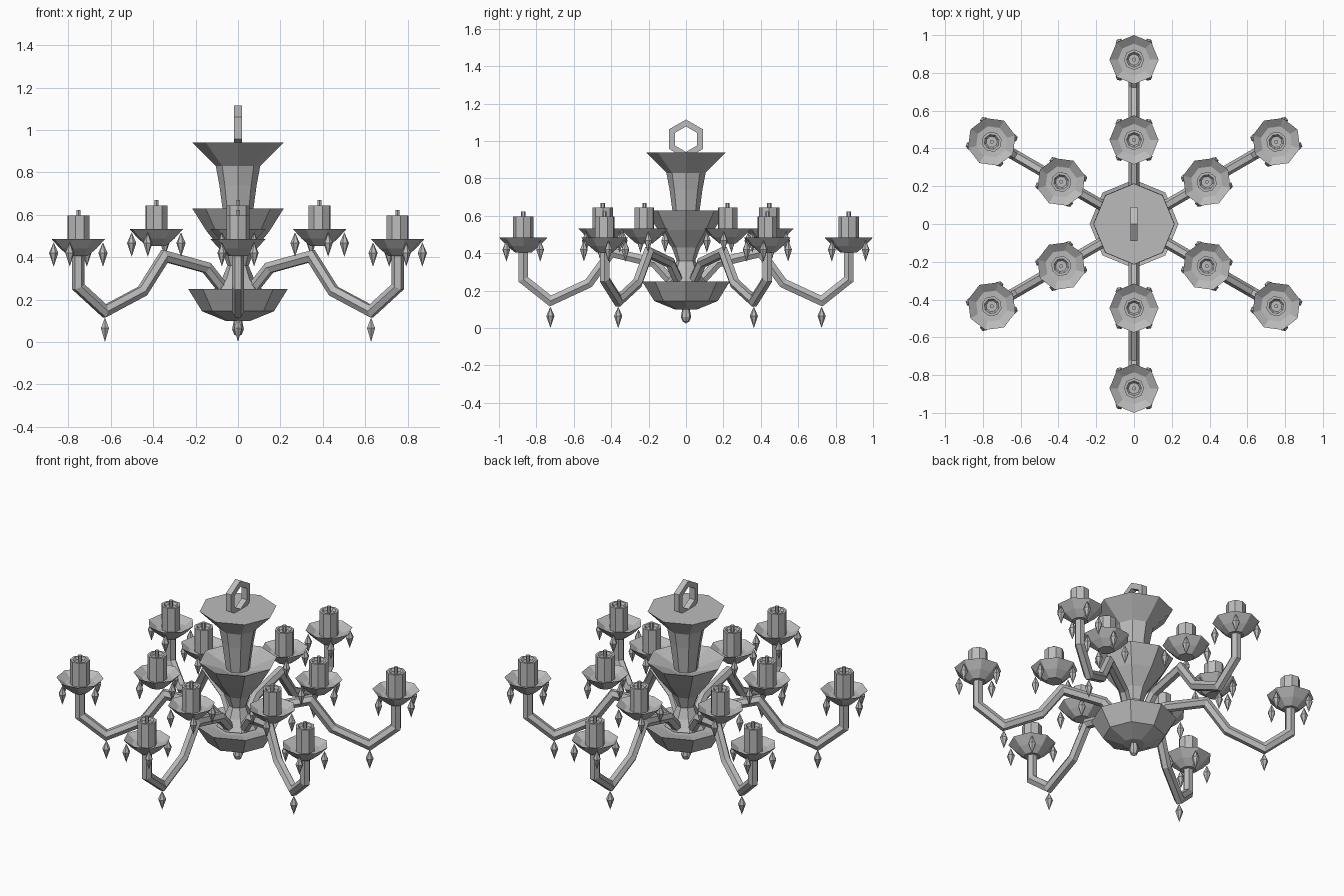
import bpy, bmesh, math
from mathutils import Vector, Matrix

cube = bpy.data.objects.get("Cube")
if cube:
    bpy.data.objects.remove(cube, do_unlink=True)

GREY = (0.5, 0.5, 0.5, 1)
metal = bpy.data.materials.new("plain_grey")
metal.use_nodes = True
metal.diffuse_color = GREY
metal.node_tree.nodes["Principled BSDF"].inputs["Base Color"].default_value = GREY


def finish(bm, name):
    bmesh.ops.recalc_face_normals(bm, faces=bm.faces)
    mesh = bpy.data.meshes.new(name)
    bm.to_mesh(mesh)
    bm.free()
    mesh.materials.append(metal)
    return mesh


def place(mesh, name, matrix=Matrix()):
    obj = bpy.data.objects.new(name, mesh)
    obj.matrix_world = matrix
    bpy.context.scene.collection.objects.link(obj)
    return obj


def bridge(bm, a, b):
    """Join two rings; a ring of one vertex is a tip."""
    n = max(len(a), len(b))
    for i in range(n):
        j = (i + 1) % n
        quad = [a[i % len(a)], a[j % len(a)], b[j % len(b)], b[i % len(b)]]
        bm.faces.new(list(dict.fromkeys(quad)))


def lathe(name, profile, sides=8):
    """Turn a (radius, height) profile around z."""
    bm = bmesh.new()
    rings = []
    for r, z in profile:
        count = sides if r > 0 else 1
        rings.append([bm.verts.new((r * math.cos(math.tau * i / sides),
                                    r * math.sin(math.tau * i / sides), z))
                      for i in range(count)])
    for a, b in zip(rings, rings[1:]):
        bridge(bm, a, b)
    return finish(bm, name)


def sweep(name, path, radius, sides=6):
    """Mitred tube along a path in the xz plane."""
    bm = bmesh.new()
    pts = [Vector((x, 0, z)) for x, z in path]
    side = Vector((0, 1, 0))
    rings = []
    for i, p in enumerate(pts):
        before = (p - pts[i - 1]).normalized() if i else None
        after = (pts[i + 1] - p).normalized() if i + 1 < len(pts) else None
        before, after = before or after, after or before
        tangent = (before + after).normalized()
        up = side.cross(tangent) / tangent.dot(after)
        rings.append([bm.verts.new(p + radius * (side * math.cos(math.tau * k / sides)
                                                 + up * math.sin(math.tau * k / sides)))
                      for k in range(sides)])
    for a, b in zip(rings, rings[1:]):
        bridge(bm, a, b)
    bm.faces.new(rings[0])
    bm.faces.new(rings[-1])
    return finish(bm, name)


def hexagon_link(name, outer, inner, half):
    """Flat six-sided link standing in the yz plane."""
    bm = bmesh.new()
    rings = [[bm.verts.new((x, r * math.sin(math.tau * i / 6), r * math.cos(math.tau * i / 6)))
              for i in range(6)]
             for r, x in ((outer, -half), (outer, half), (inner, half), (inner, -half))]
    for k in range(4):
        bridge(bm, rings[k], rings[(k + 1) % 4])
    return finish(bm, name)


# Central body: canopy, middle tier, spindle, bottom bowl and knob
place(lathe("canopy", [(0, .94), (.214, .94), (.105, .83), (.088, .74), (.065, .57)]), "canopy")
place(lathe("middle_tier", [(0, .58), (.08, .58), (.216, .63), (.15, .525), (.075, .43),
                            (.05, .36), (.075, .3), (.12, .24)]), "middle_tier")
place(lathe("bottom_bowl", [(0, .23), (.13, .23), (.235, .25), (.17, .145),
                            (.06, .1), (0, .1)]), "bottom_bowl")
place(lathe("bottom_knob", [(0, .11), (.02, .1), (.028, .06), (.018, .035), (0, .025)]),
      "bottom_knob")
place(hexagon_link("hanging_link", .105, .068, .018), "hanging_link",
      Matrix.Translation((0, 0, 1.01)))

# Shared parts, with the cup rim at z = 0
arm = sweep("arm", [(.07, .24), (.17, .35), (.4, .405), (.52, .24),
                    (.725, .145), (.87, .26), (.87, .43)], .029)
cup = lathe("cup", [(0, -.035), (.085, -.03), (.13, 0), (.088, -.045), (.045, -.08), (0, -.08)])
candle = lathe("candle", [(.054, -.035), (.054, .112), (.04, .112), (.03, .1), (0, .1)])
wick = lathe("wick", [(.011, .1), (.011, .138), (0, .138)], 6)
crystal = lathe("crystal", [(0, .05), (.022, 0), (0, -.065)], 6)

# Six arms, each with an inner and an outer candle cup and hanging crystals
for n in range(6):
    turn = Matrix.Rotation(math.radians(30 + 60 * n), 4, 'Z')
    place(arm, f"arm_{n}", turn)
    place(crystal, f"arm_crystal_{n}", turn @ Matrix.Translation((.725, 0, .065)))
    for label, radius, rim in (("inner", .445, .532), ("outer", .87, .485)):
        spot = turn @ Matrix.Translation((radius, 0, rim))
        for mesh in (cup, candle, wick):
            place(mesh, f"{label}_{mesh.name}_{n}", spot)
        for k, angle in enumerate((40, 140, 220, 320)):
            hang = Matrix.Rotation(math.radians(angle), 4, 'Z') @ Matrix.Translation((.118, 0, -.065))
            place(crystal, f"{label}_crystal_{n}_{k}", spot @ hang)
